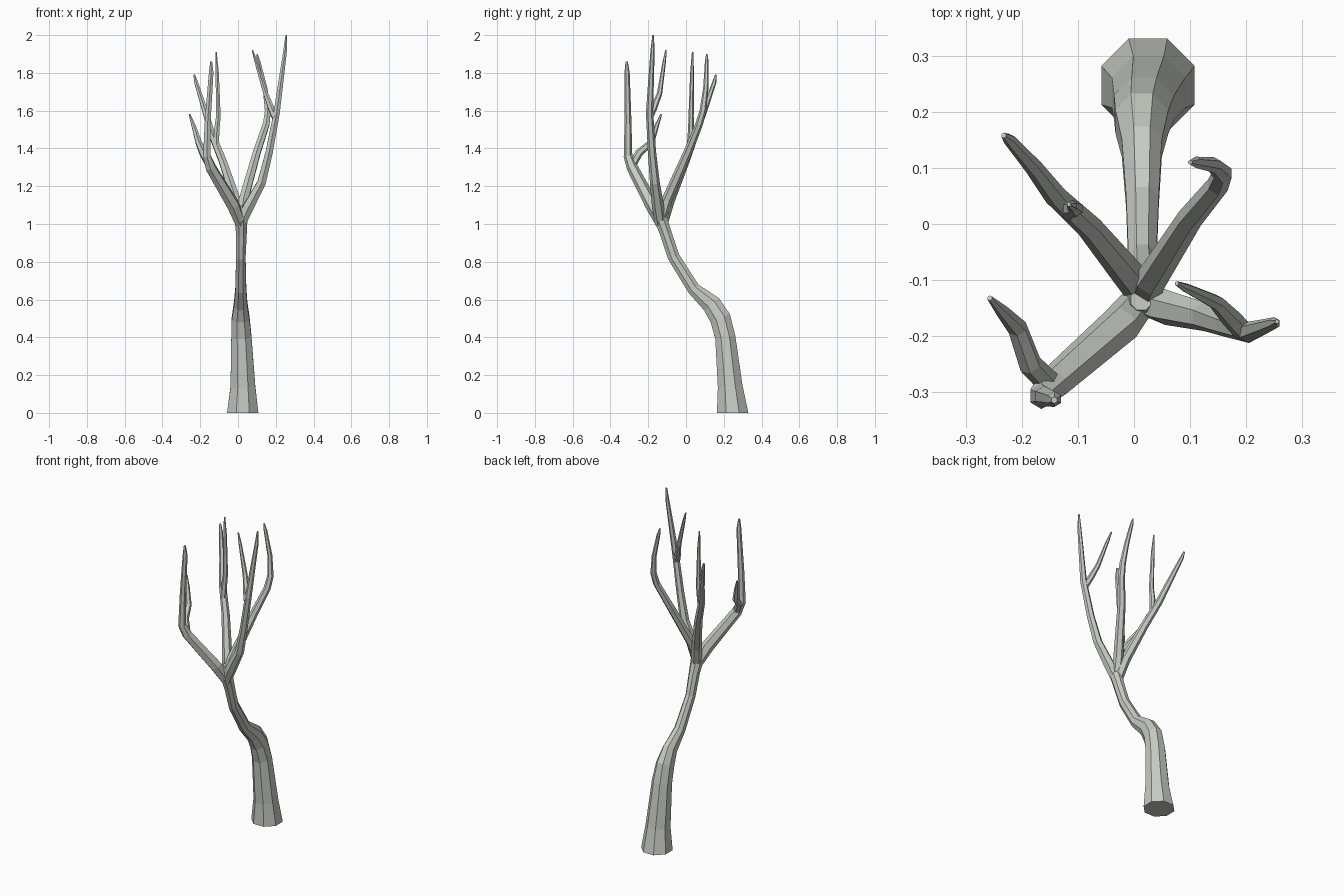
import bpy, math
from mathutils import Vector

bark = bpy.data.materials.new("pale_grey_bark")
bark.diffuse_color = (0.58, 0.60, 0.55, 1)


def limb(name, pts, sides, flat_base=False):
    """Faceted tapering tube through (x, y, z, radius[, side squash]) points."""
    P = [Vector(p[:3]) for p in pts]
    n = len(P)
    verts, faces = [], []
    for i in range(n):
        a = (P[i] - P[i - 1]).normalized() if i else Vector()
        b = (P[i + 1] - P[i]).normalized() if i < n - 1 else Vector()
        t = (a + b).normalized()
        if flat_base and i == 0:
            t = Vector((0, 0, 1))
        u = Vector((1, 0, 0))
        u = (u - t * u.dot(t)).normalized()
        v = t.cross(u)
        r = pts[i][3]
        s = pts[i][4] if len(pts[i]) > 4 else 1
        for k in range(sides):
            g = 2 * math.pi * (k + 0.5) / sides
            verts.append(P[i] + (u * math.cos(g) * s + v * math.sin(g)) * r)
    for i in range(n - 1):
        for k in range(sides):
            m = (k + 1) % sides
            faces.append((i * sides + k, i * sides + m,
                          (i + 1) * sides + m, (i + 1) * sides + k))
    faces.append(tuple(reversed(range(sides))))
    faces.append(tuple(range((n - 1) * sides, n * sides)))
    me = bpy.data.meshes.new(name)
    me.from_pydata(verts, [], faces)
    me.materials.append(bark)
    ob = bpy.data.objects.new(name, me)
    bpy.context.collection.objects.link(ob)


# Crooked trunk
limb("trunk", [(.025, .247, 0, .09), (.026, .234, .14, .071), (.018, .208, .4, .058),
               (.014, .182, .5, .06, .85), (.014, .135, .575, .055, .7),
               (.015, .04, .657, .037, .85), (.015, -.065, .825, .034, .8),
               (.018, -.107, .95, .034, .9), (.016, -.135, 1.03, .037),
               (.013, -.135, 1.1, .02)], 8, True)

# Front left branch and its twig
limb("front_left_branch", [(.015, -.13, 1.0, .03), (-.025, -.18, 1.1, .036),
                           (-.145, -.285, 1.3, .03), (-.165, -.307, 1.36, .023),
                           (-.16, -.307, 1.55, .018), (-.142, -.312, 1.8, .014),
                           (-.142, -.314, 1.86, .006)], 6)
limb("front_left_twig", [(-.15, -.285, 1.31, .022), (-.185, -.25, 1.375, .021),
                         (-.208, -.185, 1.43, .018), (-.235, -.155, 1.52, .012),
                         (-.257, -.132, 1.58, .005)], 6)

# Back left branch and its twig
limb("back_left_branch", [(.015, -.125, 1.0, .028), (-.01, -.09, 1.12, .029),
                          (-.08, -.005, 1.33, .023), (-.14, .05, 1.48, .02),
                          (-.178, .1, 1.61, .016), (-.222, .15, 1.75, .011),
                          (-.232, .158, 1.79, .005)], 6)
limb("back_left_twig", [(-.115, .02, 1.42, .016), (-.112, .027, 1.5, .016),
                        (-.104, .027, 1.57, .014), (-.11, .032, 1.8, .01),
                        (-.116, .035, 1.91, .004)], 6)

# Back right branch
limb("back_right_branch", [(.015, -.14, 1.0, .028), (.03, -.1, 1.13, .028),
                           (.1, .01, 1.38, .023), (.15, .07, 1.53, .02),
                           (.158, .09, 1.6, .018), (.143, .105, 1.72, .014),
                           (.11, .11, 1.86, .01), (.1, .11, 1.9, .004)], 6)

# Front right branch and its twig
limb("front_right_branch", [(.015, -.135, 1.0, .028), (.055, -.148, 1.09, .032),
                            (.125, -.165, 1.22, .026), (.165, -.18, 1.38, .022),
                            (.205, -.193, 1.59, .019), (.228, -.185, 1.76, .015),
                            (.25, -.177, 1.92, .011), (.255, -.174, 2.0, .004)], 6)
limb("front_right_twig", [(.195, -.192, 1.565, .018), (.175, -.17, 1.615, .018),
                          (.147, -.14, 1.69, .014), (.095, -.115, 1.86, .009),
                          (.076, -.106, 1.92, .004)], 6)
